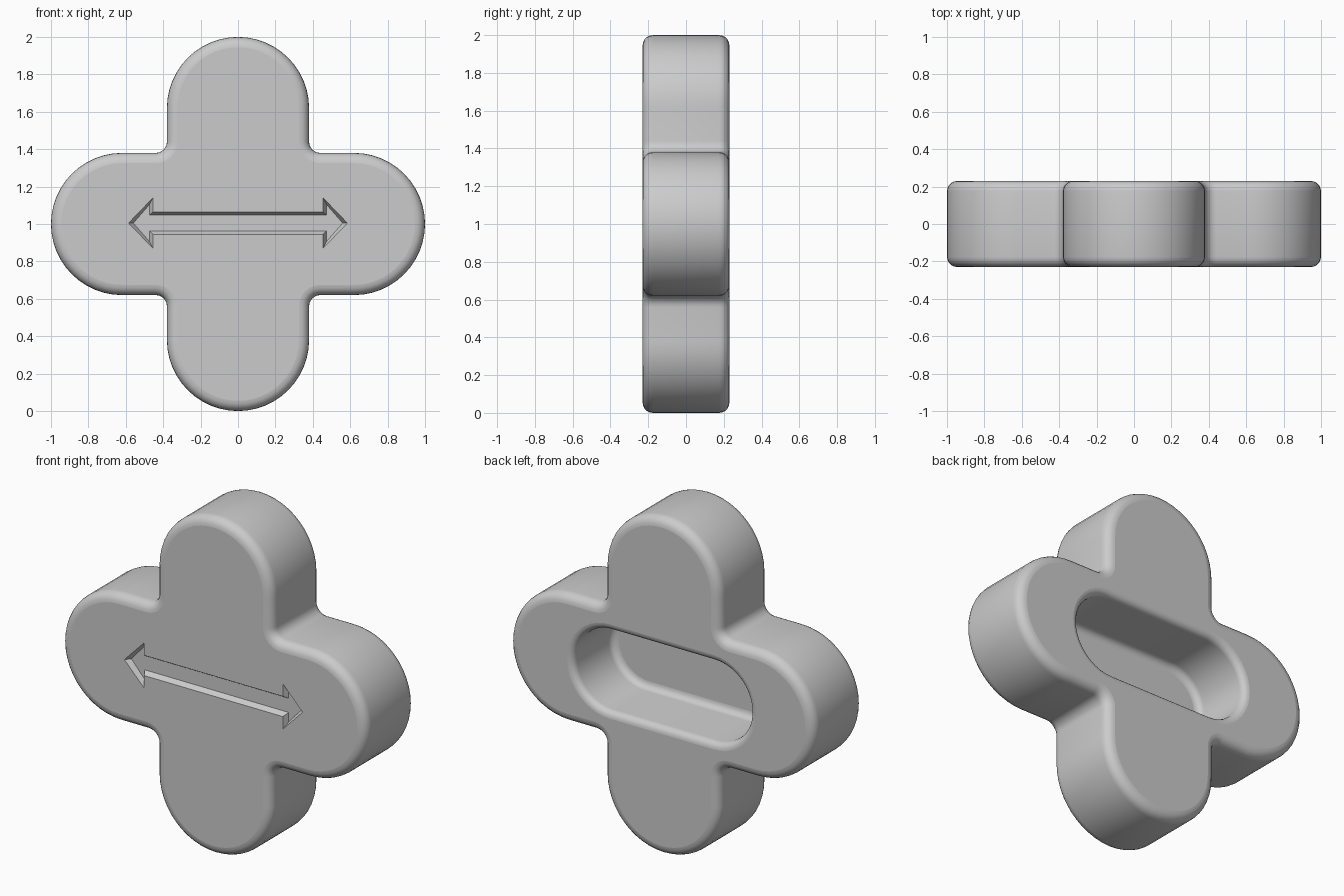
import bpy, bmesh
from math import sin, cos, pi

cube = bpy.data.objects.get("Cube")
if cube:
    bpy.data.objects.remove(cube)

HALF, ARM, CORNER = 0.23, 0.38, 0.06   # half thickness, arm radius, inner fillet
ROUND, SLOT_ROUND = 0.055, 0.04
SLOT_FLOOR = -0.14
STEPS = 5


def arc(cx, cz, r, a0, a1, n):
    return [(cx + r * cos(a0 + (a1 - a0) * i / n), cz + r * sin(a0 + (a1 - a0) * i / n))
            for i in range(n + 1)]


def cross(d):
    """Four-lobed outline, inset by d."""
    side = arc(1 - ARM, 0, ARM - d, -pi / 2, pi / 2, 24)
    side += arc(ARM + CORNER, ARM + CORNER, CORNER + d, 1.5 * pi, pi, 6)
    pts = []
    for _ in range(4):
        pts += side
        side = [(-z, x) for x, z in side]
    return pts


def stadium(d):
    """Slot outline, inset by d."""
    r = 0.24 - d
    return arc(0.34, 0, r, -pi / 2, pi / 2, 20) + arc(-0.34, 0, r, pi / 2, 1.5 * pi, 20)


def arrow(d):
    """Double-ended arrow outline, inset by d."""
    quarter = [(0.585 - 1.4 * d, 0), (0.455 + d, 0.135 - 2 * d), (0.455 + d, 0.06 - d)]
    top = quarter + [(-x, z) for x, z in reversed(quarter)]
    return top + [(x, -z) for x, z in reversed(top[1:-1])]


bm = bmesh.new()


def ring(points, y, lift=1.0):
    verts = [bm.verts.new((x, y, z + lift)) for x, z in points]
    return verts


def loft(rings, smooth):
    for a, b in zip(rings, rings[1:]):
        for i in range(len(a)):
            j = (i + 1) % len(a)
            bm.faces.new((a[i], a[j], b[j], b[i])).smooth = smooth


def fill(*rings):
    edges = [bm.edges.get((r[i - 1], r[i])) for r in rings for i in range(len(r))]
    made = bmesh.ops.triangle_fill(bm, edges=edges, use_beauty=True, use_dissolve=False)
    for f in made["geom"]:
        if isinstance(f, bmesh.types.BMFace):
            f.smooth = False


# Rounded outer wall, front to back
angles = [pi / 2 * i / STEPS for i in range(STEPS + 1)]
profile = [(ROUND * (1 - sin(a)), -HALF + ROUND * (1 - cos(a))) for a in angles]
profile += [(d, -y) for d, y in reversed(profile)]
wall = [ring(cross(d), y) for d, y in profile]
loft(wall, True)

# Slot sunk into the back, with rounded rim and rounded floor edge
profile = [(SLOT_ROUND * (sin(a) - 1), HALF - SLOT_ROUND * (1 - cos(a))) for a in angles]
profile += [(SLOT_ROUND * (1 - cos(a)), SLOT_FLOOR + SLOT_ROUND * (1 - sin(a))) for a in angles]
slot = [ring(stadium(d), y) for d, y in profile]
loft(slot, True)

# Arrow pressed into the front
groove = [ring(arrow(0), -HALF, 1.005), ring(arrow(0.018), -HALF + 0.03, 1.005)]
loft(groove, False)

# Flat faces
fill(wall[0], groove[0])
fill(wall[-1], slot[0])
fill(slot[-1])
fill(groove[-1])
bmesh.ops.recalc_face_normals(bm, faces=bm.faces)

mesh = bpy.data.meshes.new("cross_knob")
bm.to_mesh(mesh)
bm.free()
knob = bpy.data.objects.new("cross_knob", mesh)
bpy.context.collection.objects.link(knob)

# Plain grey
grey = bpy.data.materials.new("plain_grey")
grey.use_nodes = True
grey.diffuse_color = (0.6, 0.6, 0.6, 1)
grey.node_tree.nodes["Principled BSDF"].inputs["Base Color"].default_value = (0.6, 0.6, 0.6, 1)
mesh.materials.append(grey)
